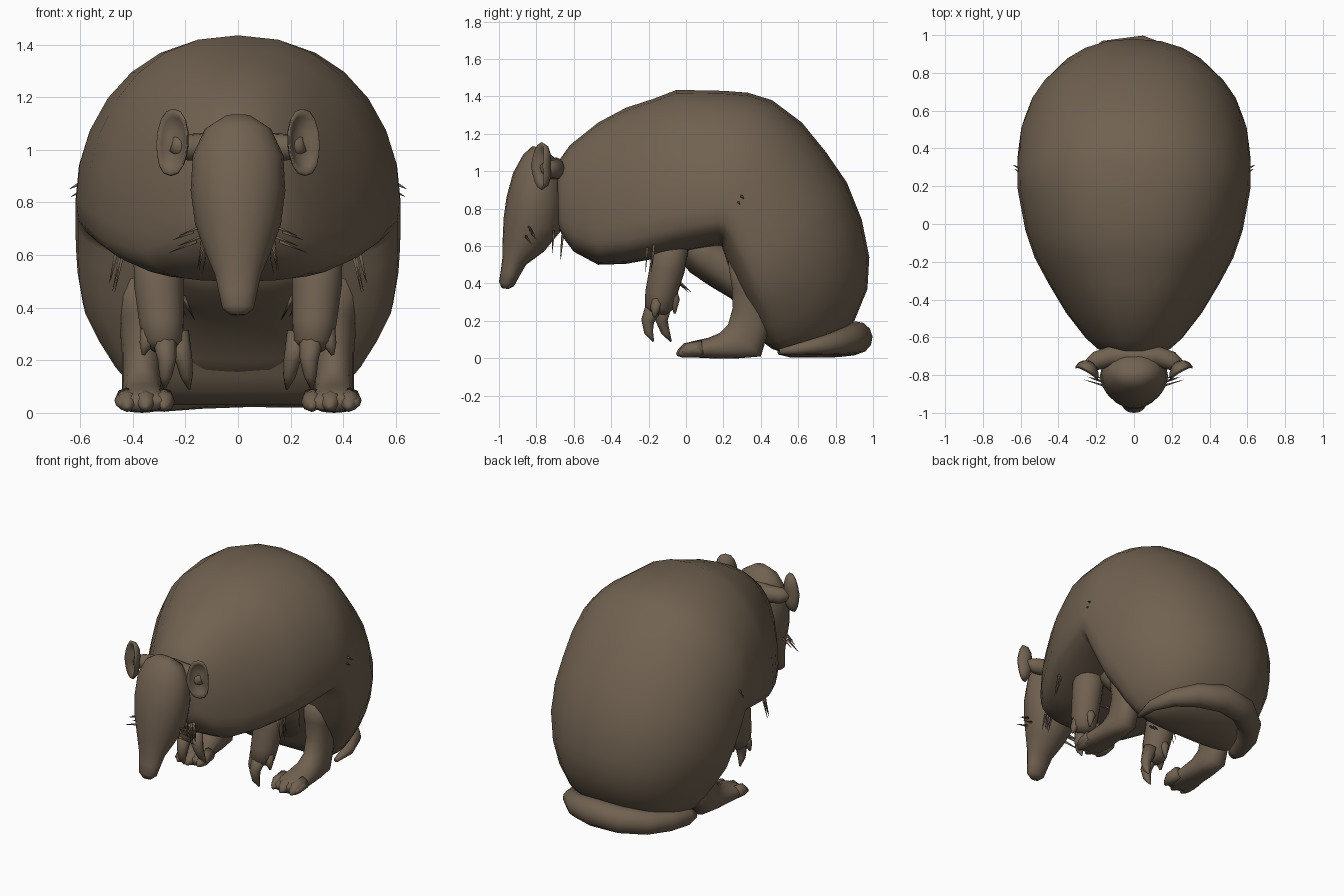
import bpy, bmesh, math, random
from mathutils import Vector

random.seed(3)
hide = bpy.data.materials.new("brown_hide")
hide.diffuse_color = (0.165, 0.122, 0.082, 1)


def skin(name, rings, mirror=False):
    """Bridge a list of point rings, close both ends and shade smooth."""
    bm = bmesh.new()
    vr = [[bm.verts.new(p) for p in r] for r in rings]
    n = len(vr[0])
    for a, b in zip(vr, vr[1:]):
        for i in range(n):
            bm.faces.new((a[i], a[(i + 1) % n], b[(i + 1) % n], b[i]))
    bm.faces.new(vr[0])
    bm.faces.new(vr[-1])
    bmesh.ops.recalc_face_normals(bm, faces=bm.faces)
    me = bpy.data.meshes.new(name)
    bm.to_mesh(me)
    bm.free()
    me.materials.append(hide)
    for p in me.polygons:
        p.use_smooth = True
    ob = bpy.data.objects.new(name, me)
    bpy.context.collection.objects.link(ob)
    if mirror:
        m = ob.modifiers.new("mirror", 'MIRROR')
        m.use_mirror_merge = False
    return ob


def loft(name, rows, n=24, bias=0.5, square=1.0, full=1.0, x0=0, mirror=False):
    """Rows: outer y,z, inner y,z, half width. Bias moves the widest line."""
    rings = []
    for oy, oz, iy, iz, hw in rows:
        o, i = Vector((x0, oy, oz)), Vector((x0, iy, iz))
        c = i.lerp(o, bias)
        ring = []
        for k in range(n):
            a = 2 * math.pi * k / n
            s, t = math.sin(a), math.cos(a)
            if t >= 0:                  # slightly fuller outer half
                s = math.copysign(abs(s) ** full, s)
                p = c + (o - c) * t
            else:                       # squarer inner half
                s = math.copysign(abs(s) ** square, s)
                p = c + (i - c) * abs(t) ** square
            ring.append(p + Vector((hw * s, 0, 0)))
        rings.append(ring)
    return skin(name, rings, mirror)


def tube(name, pts, n=12, mirror=False):
    """Round tube through points x,y,z,radius."""
    P = [Vector(p[:3]) for p in pts]
    rings = []
    u = None
    for k, p in enumerate(P):
        t = (P[min(k + 1, len(P) - 1)] - P[max(k - 1, 0)]).normalized()
        u = t.orthogonal() if u is None else u - t * u.dot(t)
        u.normalize()
        v = t.cross(u)
        rings.append([p + (u * math.cos(2 * math.pi * i / n)
                           + v * math.sin(2 * math.pi * i / n)) * pts[k][3]
                      for i in range(n)])
    return skin(name, rings, mirror)


# domed body, sections fan round from neck to rump
loft("body", [
    (-0.69, 1.03, -0.68, 0.70, 0.15), (-0.67, 1.07, -0.66, 0.65, 0.19),
    (-0.62, 1.14, -0.60, 0.57, 0.255), (-0.47, 1.26, -0.47, 0.50, 0.36),
    (-0.32, 1.34, -0.32, 0.505, 0.45), (-0.18, 1.385, -0.18, 0.53, 0.525),
    (-0.05, 1.435, -0.03, 0.56, 0.575), (0.20, 1.43, 0.17, 0.60, 0.615),
    (0.33, 1.42, 0.19, 0.60, 0.618), (0.46, 1.38, 0.20, 0.57, 0.618),
    (0.62, 1.26, 0.22, 0.50, 0.618), (0.75, 1.10, 0.24, 0.45, 0.615),
    (0.86, 0.94, 0.26, 0.40, 0.61), (0.94, 0.74, 0.30, 0.31, 0.59),
    (0.98, 0.54, 0.35, 0.22, 0.535), (0.97, 0.37, 0.38, 0.14, 0.475),
    (0.90, 0.20, 0.42, 0.08, 0.41), (0.78, 0.08, 0.46, 0.05, 0.35),
    (0.68, 0.03, 0.52, 0.03, 0.25)], n=28, bias=0.25, square=0.65, full=0.88)

# belly wall running from the chest down to the ground
loft("belly", [
    (0.00, 0.75, -0.05, 0.55, 0.30), (0.20, 0.65, 0.02, 0.46, 0.29),
    (0.32, 0.60, 0.13, 0.385, 0.28), (0.45, 0.50, 0.24, 0.32, 0.28),
    (0.55, 0.35, 0.34, 0.20, 0.28), (0.60, 0.15, 0.44, 0.07, 0.27)],
    20, square=0.7)

# long tapering head with snout
loft("head", [
    (-0.82, 1.135, -0.76, 1.12, 0.05), (-0.87, 1.09, -0.70, 1.07, 0.125),
    (-0.925, 0.99, -0.66, 0.97, 0.172), (-0.96, 0.86, -0.65, 0.83, 0.18),
    (-0.975, 0.75, -0.67, 0.68, 0.163), (-0.98, 0.64, -0.76, 0.57, 0.122),
    (-0.98, 0.55, -0.855, 0.50, 0.088), (-0.99, 0.47, -0.89, 0.44, 0.072),
    (-1.0, 0.41, -0.92, 0.385, 0.06), (-0.985, 0.375, -0.95, 0.37, 0.03)], n=20)

# cupped ears: outer shell rings, then inner hollow rings
ear = []
for scale, depth in [(0.3, 0.055), (0.6, 0.045), (0.88, 0.025), (1.0, 0.0),
                     (0.94, -0.008), (0.75, 0.012), (0.4, 0.028), (0.1, 0.03)]:
    ring = []
    for i in range(16):
        a = 2 * math.pi * i / 16
        c, s = math.cos(a), math.sin(a)
        x = 0.06 * scale * math.copysign(abs(c) ** 0.8, c)
        z = 0.128 * scale * s
        ring.append((0.25 + x - 0.04 * z - depth * 0.4,
                     -0.79 + depth + 0.55 * x + 0.15 * abs(z), 1.028 + z))
    ear.append(ring)
skin("ears", ear, True)

# neck fold joining the ears behind the head
tube("neck_fold", [(0.25, -0.755, 1.02, 0.03), (0.20, -0.725, 1.01, 0.05),
                   (0.12, -0.70, 1.01, 0.055), (0.0, -0.70, 1.02, 0.055),
                   (-0.12, -0.70, 1.01, 0.055), (-0.20, -0.725, 1.01, 0.05),
                   (-0.25, -0.755, 1.02, 0.03)], 10)

# front legs with curved claws
tube("front_legs", [(0.30, -0.07, 0.68, 0.10), (0.30, -0.10, 0.48, 0.095),
                    (0.29, -0.135, 0.34, 0.085), (0.285, -0.145, 0.27, 0.075),
                    (0.285, -0.15, 0.235, 0.04)], 14, True)
for name, pts in {
    "middle_claws": [(0.28, -0.16, 0.30, 0.05), (0.27, -0.205, 0.20, 0.035),
                     (0.275, -0.20, 0.14, 0.024), (0.28, -0.175, 0.09, 0.005)],
    "inner_claws": [(0.235, -0.12, 0.30, 0.05), (0.205, -0.13, 0.20, 0.032),
                    (0.195, -0.11, 0.14, 0.024), (0.185, -0.08, 0.09, 0.005)],
    "outer_claws": [(0.33, -0.15, 0.32, 0.04), (0.35, -0.165, 0.26, 0.025),
                    (0.36, -0.17, 0.22, 0.006)],
    "thumb_claws": [(0.30, -0.09, 0.36, 0.04), (0.30, -0.06, 0.31, 0.028),
                    (0.31, -0.06, 0.24, 0.006)]}.items():
    tube(name, pts, 8, True)

# hind legs flowing into long flat feet
loft("hind_legs", [
    (-0.02, 0.06, -0.02, 0.01, 0.09), (0.03, 0.09, 0.03, 0.005, 0.105),
    (0.12, 0.11, 0.13, 0.0, 0.09), (0.18, 0.135, 0.28, 0.0, 0.08),
    (0.225, 0.18, 0.40, 0.01, 0.075), (0.25, 0.27, 0.44, 0.14, 0.075),
    (0.245, 0.38, 0.44, 0.32, 0.085), (0.22, 0.55, 0.50, 0.50, 0.12)],
    16, x0=0.365, square=0.8, mirror=True)
for k, (x, y) in enumerate([(0.28, 0.0), (0.35, -0.02), (0.42, -0.01)]):
    tube("hind_toes_%d" % (k + 1), [
        (x + 0.005, y + 0.10, 0.055, 0.042), (x, y + 0.02, 0.042, 0.04),
        (x, y - 0.01, 0.028, 0.026), (x, y - 0.03, 0.02, 0.008)], 8, True)

# tail curled round the rump on the ground
tube("tail", [
    (0.38, 0.50, 0.035, 0.015), (0.38, 0.63, 0.055, 0.035),
    (0.32, 0.76, 0.075, 0.055), (0.20, 0.86, 0.095, 0.075),
    (0.04, 0.91, 0.11, 0.088), (-0.14, 0.89, 0.10, 0.085),
    (-0.27, 0.80, 0.08, 0.075), (-0.35, 0.68, 0.07, 0.066),
    (-0.39, 0.55, 0.06, 0.055), (-0.395, 0.49, 0.055, 0.035)], 12)

# sparse bristles: root, direction, count
for name, root, d, count in [
    ("cheek_bristles", (0.15, -0.83, 0.68), (0.10, 0.03, -0.04), 4),
    ("throat_bristles", (0.12, -0.68, 0.66), (0.02, -0.01, -0.12), 5),
    ("side_bristles", (0.58, 0.30, 0.86), (0.04, 0.02, -0.02), 2),
    ("flank_bristles", (0.44, -0.2, 0.60), (0.03, -0.01, -0.14), 4),
    ("elbow_bristles", (0.22, -0.06, 0.42), (-0.04, 0.09, -0.08), 3)]:
    for k in range(count):
        r = Vector(root) + Vector([random.uniform(-0.03, 0.03) for _ in range(3)])
        e = r + Vector(d) * random.uniform(0.7, 1.1)
        tube("%s_%d" % (name, k + 1), [(*r, 0.008), (*e, 0.001)], 4, True)
